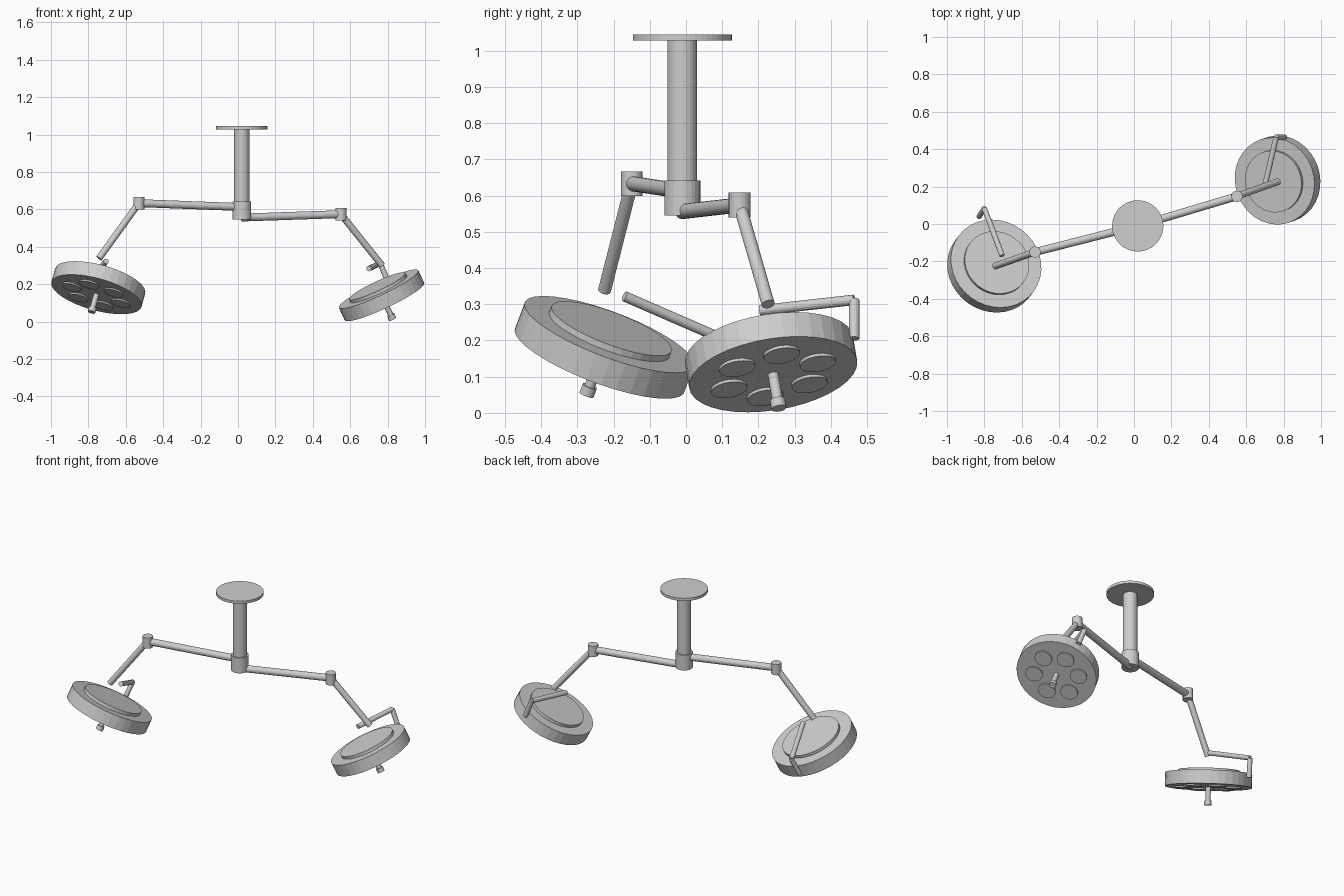
import bpy
import math
from mathutils import Vector, Matrix

default = bpy.data.objects.get("Cube")
if default:
    bpy.data.objects.remove(default, do_unlink=True)

# One painted-metal colour
GREY = (0.62, 0.62, 0.62, 1.0)
metal = bpy.data.materials.new("light_grey_metal")
metal.use_nodes = True
metal.diffuse_color = GREY
metal.node_tree.nodes["Principled BSDF"].inputs["Base Color"].default_value = GREY


def rod(name, start, end, radius, sides=24):
    """Closed cylinder between two points."""
    start, end = Vector(start), Vector(end)
    axis = end - start
    bpy.ops.mesh.primitive_cylinder_add(vertices=sides, radius=radius, depth=axis.length)
    obj = bpy.context.object
    obj.name = name
    turn = axis.to_track_quat('Z', 'Y').to_matrix().to_4x4()
    obj.matrix_world = Matrix.Translation((start + end) / 2) @ turn
    obj.data.materials.append(metal)
    return obj


# Ceiling mount and central post
cx, cy = 0.02, -0.01


def post(name, low, high, radius, sides=24):
    rod(name, (cx, cy, low), (cx, cy, high), radius, sides)


post("ceiling_plate", 1.028, 1.045, 0.137, 48)
post("ceiling_post", 0.6, 1.03, 0.041)
post("post_collar", 0.545, 0.642, 0.05)


def arm(side, root_z, elbow, wrist):
    """Near-level arm, upright elbow joint and sloping lower arm."""
    elbow = Vector(elbow)
    rod(side + "_upper_arm", (cx, cy, root_z), elbow, 0.021)
    half = Vector((0, 0, 0.034))
    rod(side + "_elbow_joint", elbow - half, elbow + half, 0.03)
    rod(side + "_lower_arm", elbow, wrist, 0.018)


def lamp(side, centre, normal, radius, depth, yoke):
    """Tilted lamp head with lenses, grip and a bent yoke."""
    centre, n = Vector(centre), Vector(normal).normalized()
    u = (Vector((1, 0, 0)) - n * n.x).normalized()
    v = n.cross(u)
    top, bottom = centre + n * depth / 2, centre - n * depth / 2
    rod(side + "_lamp_head", bottom, top, radius, 36)
    rod(side + "_lamp_cap", top - n * 0.01, top + n * 0.018, radius * 0.71, 36)

    # Ring of six lenses
    for i in range(6):
        a = math.radians(14 + 60 * i)
        spot = bottom + (u * math.cos(a) + v * math.sin(a)) * radius * 0.56
        rod(f"{side}_lens_{i + 1}", spot + n * 0.01, spot - n * 0.008, radius * 0.215)

    # Centre grip
    tip = bottom - n * 0.105
    rod(side + "_grip", bottom + n * 0.01, tip, 0.015, 16)
    rod(side + "_grip_knob", tip + n * 0.026, tip, 0.021, 16)

    # Yoke bar over the head and drop rod at the rim
    start, bend, foot = yoke
    rod(side + "_yoke_bar", start, bend, 0.0145, 16)
    rod(side + "_yoke_drop", bend, foot, 0.0145, 16)


arm("right", 0.612, (-0.53, -0.15, 0.633), (-0.743, -0.225, 0.338))
lamp("right", (-0.747, -0.225, 0.181), (0.25, 0.34, 0.9), 0.25, 0.079,
     ((-0.705, -0.17, 0.322), (-0.80, 0.083, 0.212), (-0.828, 0.04, 0.11)))

arm("left", 0.556, (0.55, 0.148, 0.574), (0.77, 0.227, 0.3))
lamp("left", (0.7675, 0.235, 0.14), (-0.42, -0.15, 0.895), 0.235, 0.075,
     ((0.70, 0.205, 0.283), (0.76, 0.464, 0.312), (0.805, 0.464, 0.205)))
